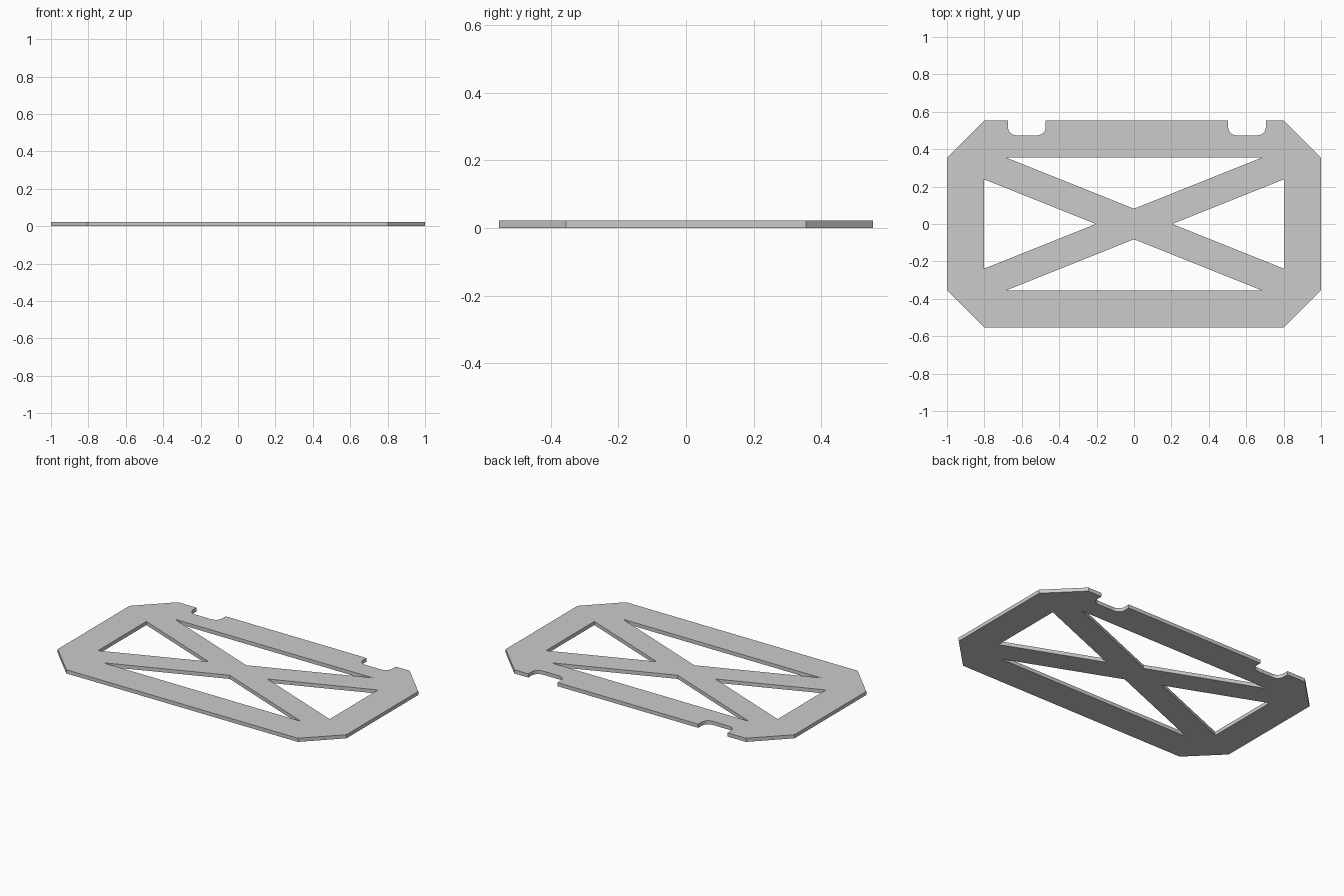
import bpy, bmesh
from math import sin, cos, pi

if "Cube" in bpy.data.objects:
    bpy.data.objects.remove(bpy.data.objects["Cube"])

W, D, T = 1.0, 0.553, 0.023   # half width, half depth, thickness
C = 0.198                     # corner chamfer


def notch(cx, half=0.101, depth=0.079, r=0.045, n=6):
    """Round-cornered slot in the back edge, listed from right to left."""
    yb = D - depth
    pts = [(cx + half, D)]
    for side in (1, -1):
        arc = [(cx + side * (half - r + r * cos(i * pi / 2 / n)),
                yb + r - r * sin(i * pi / 2 / n)) for i in range(n + 1)]
        pts += arc if side == 1 else arc[::-1]
    return pts + [(cx - half, D)]


# Outer outline with two slots along the back edge
outline = [(-W + C, -D), (W - C, -D), (W, -D + C), (W, D - C), (W - C, D)]
outline += notch(0.604) + notch(-0.573)
outline += [(-W + C, D), (-W, D - C), (-W, -D + C)]

# Four triangular windows that leave the cross brace
holes = []
for s in (1, -1):
    holes.append([(-0.685, s * 0.356), (0.685, s * 0.356), (0, s * 0.082)])
    holes.append([(s * 0.802, 0.239), (s * 0.802, -0.239), (s * 0.204, 0)])

# Filled profile extruded to the plate thickness
curve = bpy.data.curves.new("frame_profile", 'CURVE')
curve.dimensions = '2D'
curve.fill_mode = 'BOTH'
curve.extrude = T / 2
for loop in [outline] + holes:
    spline = curve.splines.new('POLY')
    spline.points.add(len(loop) - 1)
    for p, (x, y) in zip(spline.points, loop):
        p.co = (x, y, T / 2, 1)
    spline.use_cyclic_u = True
temp = bpy.data.objects.new("profile_helper", curve)
bpy.context.collection.objects.link(temp)
bpy.context.view_layer.update()
mesh = bpy.data.meshes.new_from_object(
    temp.evaluated_get(bpy.context.evaluated_depsgraph_get()))
bpy.data.objects.remove(temp)

# Weld, clean up and stand the plate on the ground
bm = bmesh.new()
bm.from_mesh(mesh)
bmesh.ops.remove_doubles(bm, verts=bm.verts, dist=1e-5)
bmesh.ops.recalc_face_normals(bm, faces=bm.faces)
bmesh.ops.translate(bm, verts=bm.verts,
                    vec=(0, 0, -min(v.co.z for v in bm.verts)))
for f in bm.faces:
    f.smooth = False
bm.to_mesh(mesh)
bm.free()
mesh.name = "braced_plate"
plate = bpy.data.objects.new("braced_plate", mesh)
bpy.context.collection.objects.link(plate)
